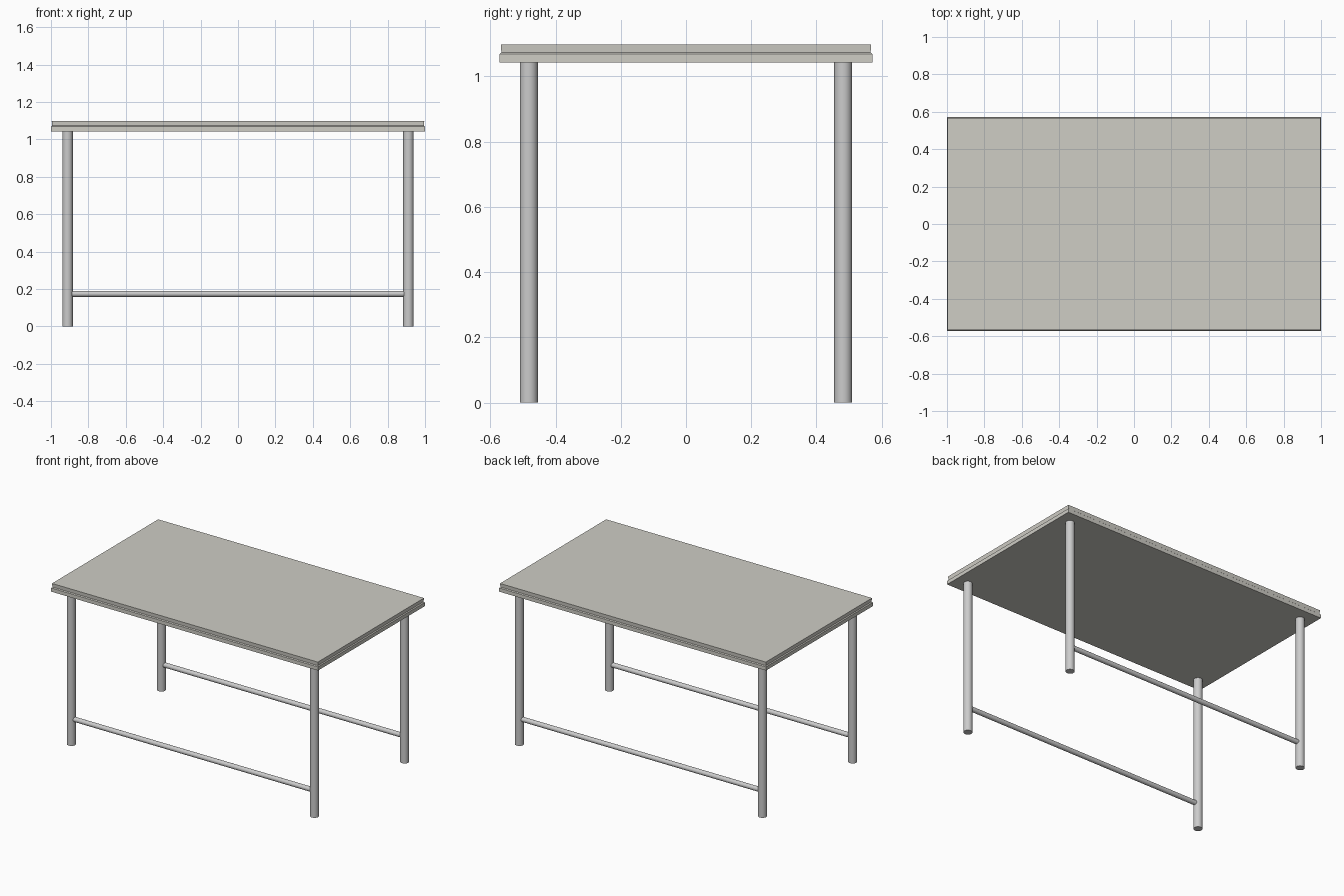
import bpy, bmesh, math

if "Cube" in bpy.data.objects:
    bpy.data.objects.remove(bpy.data.objects["Cube"])

TOP_Z = 1.098
SLAB_Z = 1.043
LEG_X, LEG_Y, LEG_R = 0.911, 0.482, 0.0275
BAR_Z, BAR_R = 0.174, 0.016


def cylinder(name, radius, length, location, rotation=(0, 0, 0)):
    bpy.ops.mesh.primitive_cylinder_add(vertices=32, radius=radius, depth=length,
                                        location=location, rotation=rotation)
    obj = bpy.context.object
    obj.name = name
    bpy.ops.object.shade_smooth_by_angle(angle=math.radians(35))
    return obj


# Table top: slightly inset upper board stepping out to a lower rim
profile = [(0.0, SLAB_Z), (0.0, 1.068), (0.006, 1.073), (0.004, TOP_Z)]  # (inset, height)
bm = bmesh.new()
rings = []
for inset, z in profile:
    x, y = 1.0 - inset, 0.572 - inset
    rings.append([bm.verts.new((sx * x, sy * y, z))
                  for sx, sy in ((-1, -1), (1, -1), (1, 1), (-1, 1))])
for low, high in zip(rings, rings[1:]):
    for i in range(4):
        j = (i + 1) % 4
        bm.faces.new((low[i], low[j], high[j], high[i]))
bm.faces.new(rings[0][::-1])
bm.faces.new(rings[-1])
mesh = bpy.data.meshes.new("table_top")
bm.to_mesh(mesh)
bm.free()
top = bpy.data.objects.new("table_top", mesh)
bpy.context.collection.objects.link(top)
warm = bpy.data.materials.new("warm_grey_top")
warm.diffuse_color = (0.62, 0.61, 0.56, 1)
warm.use_nodes = True
warm.node_tree.nodes["Principled BSDF"].inputs["Base Color"].default_value = warm.diffuse_color
mesh.materials.append(warm)

# Legs and long stretchers, front and back
for depth, sy in (("front", -1), ("back", 1)):
    for side, sx in (("left", -1), ("right", 1)):
        cylinder(f"{depth}_{side}_leg", LEG_R, SLAB_Z,
                 (sx * LEG_X, sy * LEG_Y, SLAB_Z / 2))
    cylinder(f"{depth}_stretcher", BAR_R, 2 * (LEG_X - LEG_R) + 0.01,
             (0, sy * LEG_Y, BAR_Z), (0, math.pi / 2, 0))
